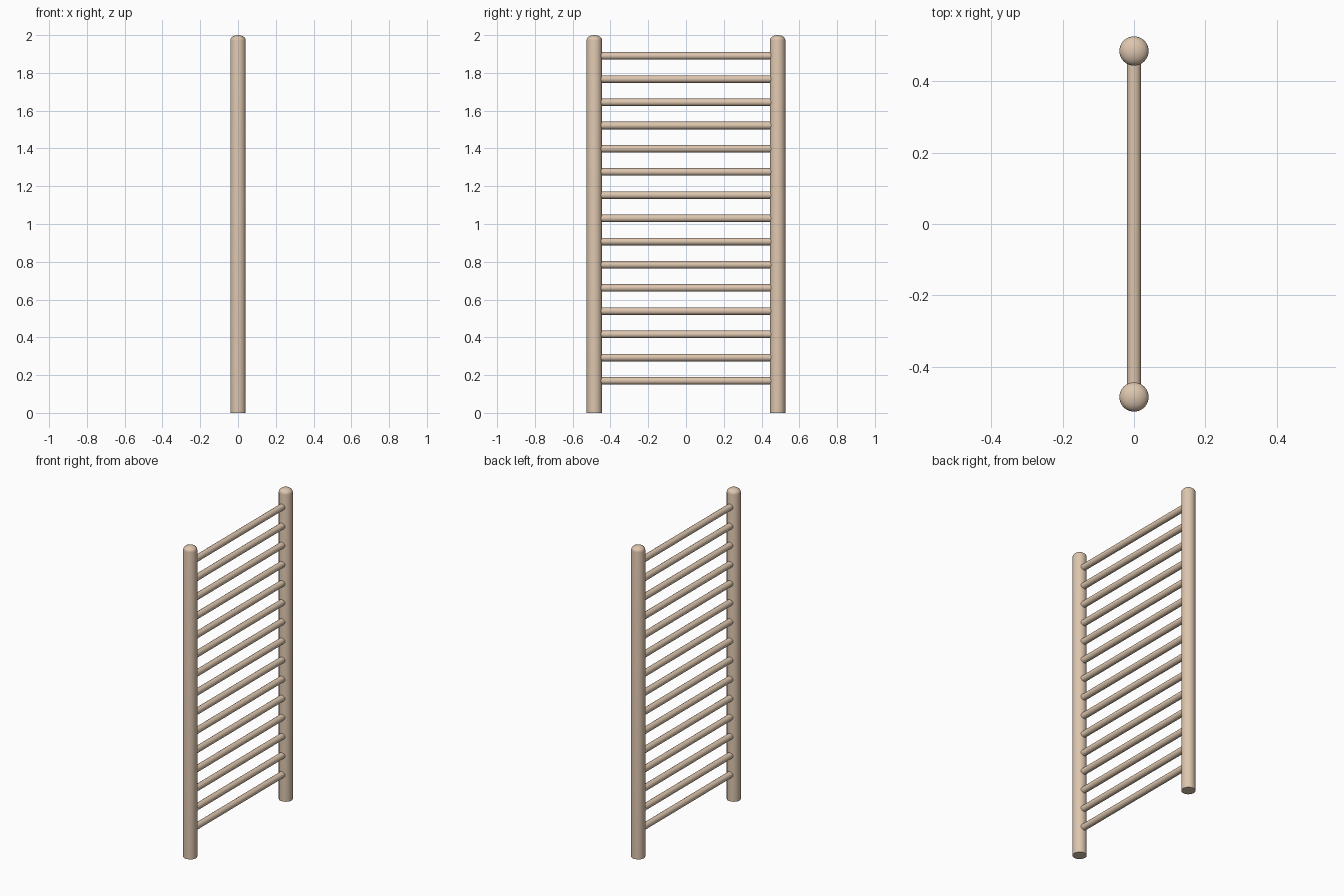
import bpy, bmesh, math

if "Cube" in bpy.data.objects:
    bpy.data.objects.remove(bpy.data.objects["Cube"])

POST_Y, POST_R, HEIGHT = 0.485, 0.041, 2.0
RUNG_R, RUNG_COUNT, RUNG_LOW, RUNG_HIGH = 0.02, 15, 0.17, 1.89

wood = bpy.data.materials.new("pale_wood")
wood.diffuse_color = (0.72, 0.56, 0.42, 1)
wood.use_nodes = True
wood.node_tree.nodes["Principled BSDF"].inputs["Base Color"].default_value = wood.diffuse_color


def finish(name, bm, location):
    bmesh.ops.recalc_face_normals(bm, faces=bm.faces)
    mesh = bpy.data.meshes.new(name)
    bm.to_mesh(mesh)
    bm.free()
    mesh.materials.append(wood)
    obj = bpy.data.objects.new(name, mesh)
    obj.location = location
    bpy.context.collection.objects.link(obj)
    bpy.ops.object.select_all(action='DESELECT')
    obj.select_set(True)
    bpy.context.view_layer.objects.active = obj
    bpy.ops.object.shade_smooth_by_angle(angle=math.radians(40))
    return obj


def post(name, y):
    # Turned profile: flat foot, straight shaft, shallow domed cap
    dome = 0.027
    profile = [(0, 0), (POST_R, 0)]
    for i in range(7):
        a = math.radians(15 * i)
        profile.append((POST_R * math.cos(a), HEIGHT - dome + dome * math.sin(a)))
    bm = bmesh.new()
    verts = [bm.verts.new((r, 0, z)) for r, z in profile]
    edges = [bm.edges.new(pair) for pair in zip(verts, verts[1:])]
    bmesh.ops.spin(bm, geom=verts + edges, axis=(0, 0, 1), cent=(0, 0, 0),
                   angle=math.tau, steps=32, use_duplicate=False)
    bmesh.ops.remove_doubles(bm, verts=bm.verts, dist=1e-5)
    finish(name, bm, (0, y, 0))


def rung(name, z):
    # Round bar whose ends are seated inside both posts
    bm = bmesh.new()
    bmesh.ops.create_cone(bm, cap_ends=True, segments=16, radius1=RUNG_R,
                          radius2=RUNG_R, depth=2 * (POST_Y - 0.015))
    obj = finish(name, bm, (0, 0, z))
    obj.rotation_euler.x = math.pi / 2


# Two uprights
post("front_post", -POST_Y)
post("back_post", POST_Y)

# Evenly spaced rungs
for i in range(RUNG_COUNT):
    rung(f"rung_{i + 1:02d}", RUNG_LOW + i * (RUNG_HIGH - RUNG_LOW) / (RUNG_COUNT - 1))
